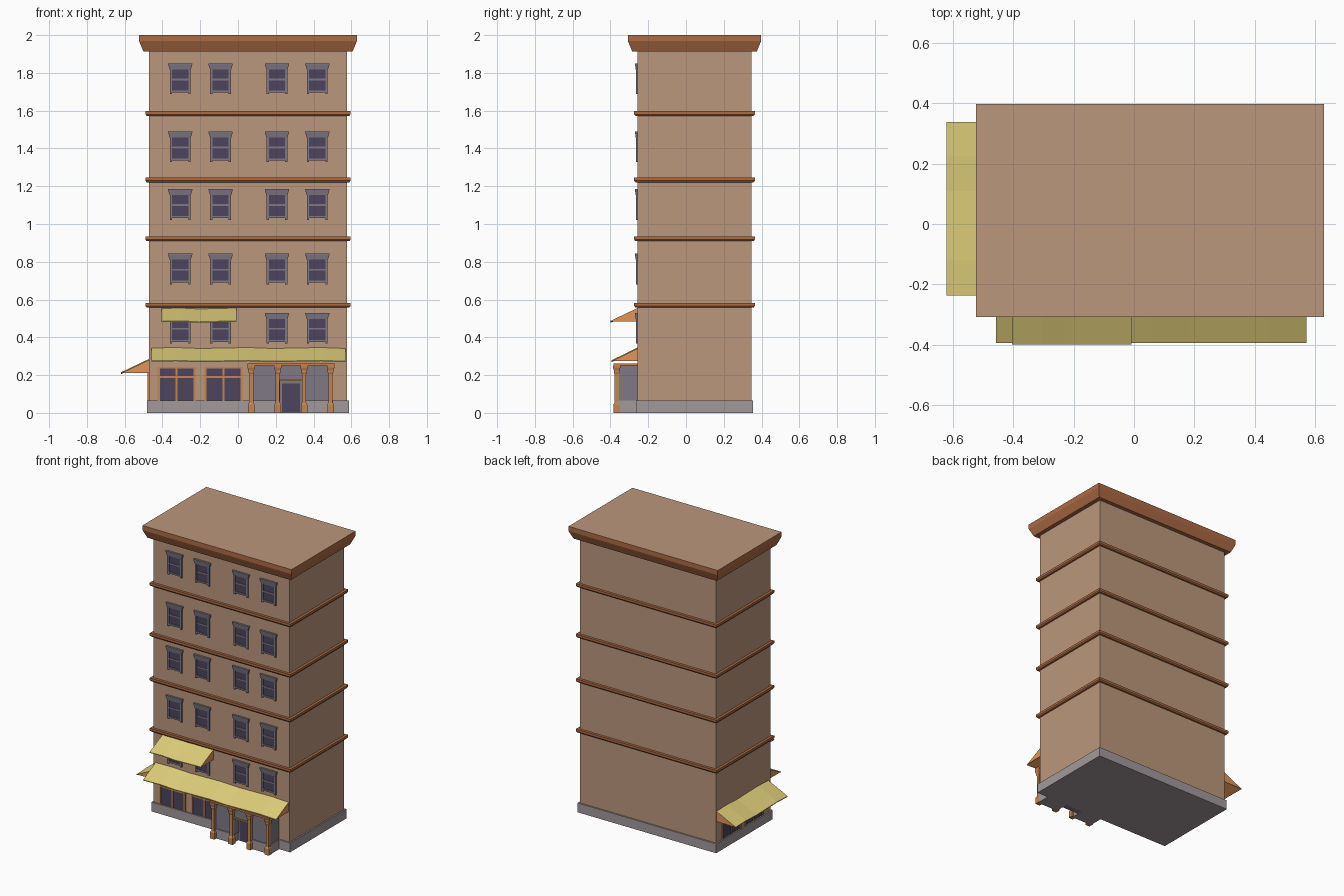
import bpy, bmesh, math
from mathutils import Vector

if "Cube" in bpy.data.objects:
    bpy.data.objects.remove(bpy.data.objects["Cube"])


def mat(name, r, g, b):
    m = bpy.data.materials.new(name)
    m.diffuse_color = (r, g, b, 1)
    m.use_nodes = True
    m.node_tree.nodes["Principled BSDF"].inputs["Base Color"].default_value = m.diffuse_color
    return m


WALL = mat("wall_tan", 0.50, 0.31, 0.20)
TRIM = mat("trim_brown", 0.42, 0.15, 0.06)
WOOD = mat("wood_orange", 0.55, 0.24, 0.09)
STONE = mat("base_stone", 0.36, 0.32, 0.33)
FRAME = mat("frame_grey", 0.21, 0.19, 0.23)
GLASS = mat("glass_dark", 0.075, 0.06, 0.11)
CLOTH = mat("awning_yellow", 0.72, 0.60, 0.19)
LINING = mat("awning_orange", 0.75, 0.30, 0.10)


class Part:
    """Collects solids into one mesh object."""

    def __init__(self, name, *mats):
        self.name, self.mats, self.bm = name, mats, bmesh.new()

    def loft(self, rings, m=0):
        vs = [[self.bm.verts.new(p) for p in r] for r in rings]
        n = len(vs[0])
        faces = [self.bm.faces.new(vs[0][::-1]), self.bm.faces.new(vs[-1])]
        for a, b in zip(vs, vs[1:]):
            faces += [self.bm.faces.new((a[i], a[(i + 1) % n], b[(i + 1) % n], b[i])) for i in range(n)]
        for f in faces:
            f.material_index = m
        return faces

    def stack(self, levels, m=0):
        """Rectangles (x0, x1, y0, y1, z) lofted upwards."""
        return self.loft([[(a, c, z), (b, c, z), (b, d, z), (a, d, z)] for a, b, c, d, z in levels], m)

    def box(self, x0, x1, y0, y1, z0, z1, m=0):
        return self.stack([(x0, x1, y0, y1, z0), (x0, x1, y0, y1, z1)], m)

    def done(self, matrix=None):
        bmesh.ops.recalc_face_normals(self.bm, faces=self.bm.faces)
        me = bpy.data.meshes.new(self.name)
        self.bm.to_mesh(me)
        self.bm.free()
        for m in self.mats:
            me.materials.append(m)
        ob = bpy.data.objects.new(self.name, me)
        bpy.context.collection.objects.link(ob)
        return ob


X0, X1, Y0, Y1 = -0.472, 0.578, -0.256, 0.346


def grown(d, z):
    return (X0 - d, X1 + d, Y0 - d, Y1 + d, z)


# Main block and stone base
p = Part("building_body", WALL)
p.stack([grown(0, 0.06), grown(0, 1.93)])
p.done()
p = Part("stone_base", STONE)
p.stack([grown(0.01, 0), grown(0.01, 0.065)])
p.done()

# Floor bands
for i, z in enumerate((0.57, 0.921, 1.233, 1.585)):
    p = Part(f"floor_band_{i + 1}", TRIM)
    p.stack([grown(0.012, z - 0.012), grown(0.018, z - 0.004), grown(0.018, z + 0.012)])
    p.done()

# Roof cornice, flat roof in wall colour
p = Part("roof_cornice", TRIM, WALL)
faces = p.stack([grown(0.028, 1.912), grown(0.048, 1.96), grown(0.051, 1.968), grown(0.051, 2.0)])
faces[1].material_index = 1
p.done()


# Sash windows
def window(name, cx, top):
    p = Part(name, FRAME, GLASS)
    y = Y0 + 0.01
    p.box(cx - 0.047, cx + 0.047, Y0 - 0.003, y, top - 0.152, top - 0.02, 1)
    for s in (-1, 1):
        a, b = sorted((cx + s * 0.043, cx + s * 0.055))
        p.box(a, b, Y0 - 0.009, y, top - 0.163, top - 0.02)
    p.box(cx - 0.046, cx + 0.046, Y0 - 0.009, y, top - 0.154, top - 0.143)
    p.box(cx - 0.046, cx + 0.046, Y0 - 0.006, y, top - 0.089, top - 0.080)
    p.stack([(cx - 0.056, cx + 0.056, Y0 - 0.010, y, top - 0.032),
             (cx - 0.064, cx + 0.064, Y0 - 0.014, y, top - 0.006),
             (cx - 0.064, cx + 0.064, Y0 - 0.014, y, top)])
    p.done()


for r, top in enumerate((0.53, 0.843, 1.185, 1.49, 1.85)):
    for c, cx in enumerate((-0.306, -0.092, 0.206, 0.42)):
        window(f"window_{r + 1}_{c + 1}", cx, top)


# Shop windows: built facing -y, optionally turned onto the left wall
def shop_window(name, cx, top, left=False):
    p = Part(name, WOOD, GLASS)
    w, z0 = 0.095, 0.066
    p.box(cx - w, cx + w, -0.002, 0.01, z0, top, 1)
    for u in (-w, 0, w):
        p.box(cx + u - 0.006, cx + u + 0.006, -0.007, 0.01, z0, top)
    for z in (top - 0.05, top):
        p.box(cx - w - 0.006, cx + w + 0.006, -0.006, 0.01, z - 0.004, z + 0.004)
    ob = p.done()
    ob.location = (X0, 0, 0) if left else (0, Y0, 0)
    ob.rotation_euler.z = -math.pi / 2 if left else 0


for i, cx in enumerate((-0.325, -0.077)):
    shop_window(f"shop_window_front_{i + 1}", cx, 0.24)
for i, y in enumerate((-0.07, 0.175)):
    shop_window(f"shop_window_side_{i + 1}", -y, 0.24, left=True)


# Cloth awnings with a slight wave and closed cheeks
def awning(name, a, b, top, depth, drop, n, left=False):
    p = Part(name, CLOTH, LINING)
    rings = []
    for i in range(n + 1):
        u = a + (b - a) * i / n
        s = 0.003 * math.sin(i * 2.1)
        rings.append([p.bm.verts.new(v) for v in (
            (u, 0.005, top + s), (u, -depth, top - drop + s),
            (u, -depth, top - drop - 0.005 + s), (u, 0.005, top - 0.008 + s))])
    for r, q in zip(rings, rings[1:]):
        for k in range(4):
            f = p.bm.faces.new((r[k], r[(k + 1) % 4], q[(k + 1) % 4], q[k]))
            f.material_index = 0 if k < 2 else 1
    for r in (rings[0][::-1], rings[-1]):
        p.bm.faces.new(r).material_index = 1
    z = top - drop
    for u0, u1 in ((a, a + 0.003), (b - 0.003, b)):
        p.loft([[(u, 0.005, top - 0.004), (u, -depth + 0.002, z - 0.002), (u, 0.005, z)] for u in (u0, u1)], 1)
    ob = p.done()
    ob.location = (X0, 0, 0) if left else (0, Y0, 0)
    ob.rotation_euler.z = -math.pi / 2 if left else 0


awning("awning_front_lower", -0.457, 0.57, 0.346, 0.138, 0.07, 8)
awning("awning_front_upper", -0.404, -0.008, 0.555, 0.143, 0.07, 4)
awning("awning_side", -0.338, 0.236, 0.285, 0.148, 0.073, 5, left=True)

# Entrance porch: grey piers either side of a recessed door
YF = -0.355
p = Part("porch_walls", FRAME)
for a, b in ((0.065, 0.222), (0.338, 0.497)):
    p.box(a, b, YF, Y0 + 0.01, 0.06, 0.252)
p.box(0.222, 0.338, YF, Y0 + 0.01, 0.178, 0.252)
p.done()
p = Part("porch_base", STONE)
for a, b in ((0.058, 0.215), (0.345, 0.504)):
    p.box(a, b, YF - 0.008, Y0, 0, 0.065)
p.done()
p = Part("porch_beam", WOOD)
p.box(0.05, 0.51, YF - 0.028, Y0 + 0.01, 0.25, 0.262)
p.box(0.21, 0.35, YF - 0.008, YF + 0.01, 0.170, 0.180)
p.done()
p = Part("door", FRAME, GLASS)
p.box(0.215, 0.345, -0.305, Y0 + 0.01, 0, 0.178)
p.box(0.232, 0.328, -0.309, -0.29, 0.004, 0.155, 1)
p.done()

# Square porch columns with stepped foot and capital
for i, cx in enumerate((0.07, 0.21, 0.35, 0.49)):
    p = Part(f"porch_column_{i + 1}", WOOD)
    cy = YF - 0.012
    p.stack([(cx - h, cx + h, cy - h, cy + h, z) for h, z in (
        (0.017, 0), (0.017, 0.045), (0.011, 0.055), (0.011, 0.205),
        (0.015, 0.215), (0.015, 0.225), (0.020, 0.240), (0.020, 0.251))])
    p.done()
